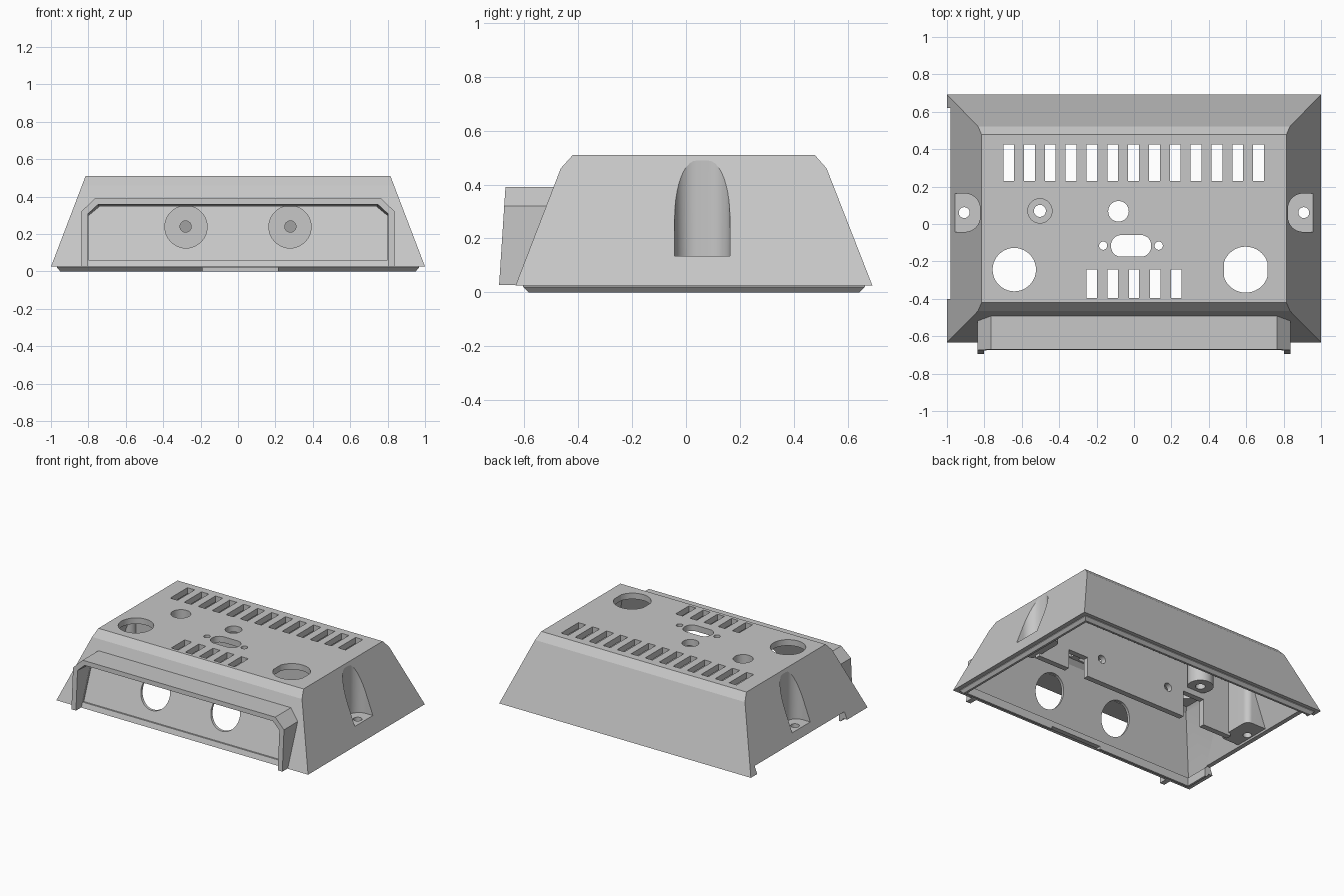
import bpy, bmesh, math

if "Cube" in bpy.data.objects:
    bpy.data.objects.remove(bpy.data.objects["Cube"])

grey = bpy.data.materials.new("plain grey")
grey.diffuse_color = (0.57, 0.57, 0.57, 1)
grey.use_nodes = True
grey.node_tree.nodes["Principled BSDF"].inputs["Base Color"].default_value = grey.diffuse_color


def loft(bm, rings):
    """Closed solid through rings with equal point counts."""
    vs = [[bm.verts.new(p) for p in r] for r in rings]
    n = len(vs[0])
    for a, b in zip(vs, vs[1:]):
        for i in range(n):
            j = (i + 1) % n
            bm.faces.new((a[i], a[j], b[j], b[i]))
    bm.faces.new(vs[0][::-1])
    bm.faces.new(vs[-1])


def make(name, *solids):
    bm = bmesh.new()
    for rings in solids:
        loft(bm, rings)
    bmesh.ops.recalc_face_normals(bm, faces=bm.faces)
    me = bpy.data.meshes.new(name)
    bm.to_mesh(me)
    bm.free()
    me.materials.append(grey)
    ob = bpy.data.objects.new(name, me)
    bpy.context.collection.objects.link(ob)
    return ob


def boolean(ob, other, op):
    mod = ob.modifiers.new("bool", 'BOOLEAN')
    mod.operation, mod.object, mod.solver = op, other, 'EXACT'
    bpy.context.view_layer.objects.active = ob
    bpy.ops.object.modifier_apply(modifier=mod.name)
    bpy.data.objects.remove(other, do_unlink=True)


def rect(z, hx, y0, y1):
    return [(-hx, y0, z), (hx, y0, z), (hx, y1, z), (-hx, y1, z)]


def box(x0, x1, y0, y1, z0, z1):
    return [[(x0, y0, z), (x1, y0, z), (x1, y1, z), (x0, y1, z)] for z in (z0, z1)]


def circle(x, y, z, r, n=40, clip=9):
    return [(x + max(-clip, min(clip, r * math.cos(2 * math.pi * i / n))),
             y + r * math.sin(2 * math.pi * i / n), z) for i in range(n)]


def drill(x, y, r, z0=0.3, z1=0.7, clip=9):
    return [circle(x, y, z, r, clip=clip) for z in (z0, z1)]


def drill_y(x, z, r, y0, y1):
    return [[(px, y, pz) for px, pz, _ in circle(x, z, 0, r)] for y in (y0, y1)]


def rounded(x0, x1, y0, y1, r, z0, z1):
    pts = []
    for k, (cx, cy) in enumerate([(x1 - r, y1 - r), (x0 + r, y1 - r),
                                  (x0 + r, y0 + r), (x1 - r, y0 + r)]):
        for i in range(11):
            a = math.pi / 2 * (k + i / 10)
            pts.append((cx + r * math.cos(a), cy + r * math.sin(a)))
    return [[(x, y, z) for x, y in pts] for z in (z0, z1)]


def mirrored(rings):
    return [[(-x, y, z) for x, y, z in r] for r in rings]


def front_y(z):
    """Position of the sloping front face at height z."""
    return -.633 + .386 * (z - .025)


# Tapered housing with a stepped lip underneath
levels = [(0, .95, -.585, .645), (.02, .968, -.605, .665), (.025, .968, -.605, .665),
          (.0251, 1, -.633, .692), (.46, .834, -.465, .522), (.51, .815, -.42, .478)]
body = make("housing", [rect(*l) for l in levels])
solid = make("solid_helper", [rect(*l) for l in levels])

# Thin-walled hollow inside, with a thicker rim at the open bottom
cavity = make("cavity", [rect(*l) for l in [
    (-.1, .935, -.57, .63), (.06, .935, -.57, .63), (.07, .951, -.584, .642),
    (.44, .81, -.441, .498), (.467, .79, -.41, .465)]])
boolean(body, cavity, 'DIFFERENCE')

# Screw wells at both ends
boss = rounded(.79, 1.2, -.075, .2, .04, .09, .49)
bosses = make("screw_bosses", boss, mirrored(boss))
boolean(bosses, solid, 'INTERSECT')
boolean(body, bosses, 'UNION')

# Notched cross rib inside
rib = make("cross_rib", box(-.81, .81, -.03, .01, .07, .485))
boolean(rib, make("rib_cuts", box(.4, .56, -.1, .1, 0, .21),
                  box(-.58, -.41, -.1, .1, 0, .26),
                  drill_y(.28, .24, .03, -.1, .1),
                  drill_y(-.28, .24, .03, -.1, .1)), 'DIFFERENCE')
boolean(body, rib, 'UNION')

# Hanging post below the sunken screw hole
boolean(body, make("post", drill(-.503, .07, .085, .3, .49)), 'UNION')

# Screw pockets and their holes
pocket = rounded(.823, 1.3, -.042, .163, .08, .135, .7)
boolean(body, make("pockets", pocket, mirrored(pocket)), 'DIFFERENCE')
boolean(body, make("screw_holes", *[drill(s * .908, .061, .029, .07, .3) for s in (-1, 1)]),
        'DIFFERENCE')

# Vents and openings in the top
cuts = [box(x - .029, x + .029, .229, .425, .25, .7)
        for x in [-.67 + .1113 * i for i in range(13)]]
cuts += [box(x - .028, x + .028, -.396, -.244, .25, .7)
         for x in [-.225 + .1125 * i for i in range(5)]]
cuts += [drill(-.64, -.244, .116), drill(.597, -.244, .123, clip=.116),
         drill(-.083, .068, .055), drill(-.165, -.116, .022), drill(.132, -.116, .022),
         rounded(-.123, .092, -.175, -.059, .055, .3, .7),
         [circle(-.503, .07, z, r) for z, r in
          ((.2, .032), (.36, .032), (.3601, .065), (.7, .065))]]
# Round openings in the front wall
cuts += [drill_y(s * .278, .238, .113, -.8, -.3) for s in (-1, 1)]
# Rebates in the left edge and front lip
cuts += [box(-1.2, -.93, -.4, .62, -.1, .078), box(-.19, .215, -.7, -.5, -.1, .02)]
boolean(body, make("openings", *cuts), 'DIFFERENCE')

# Slightly sunken front panel
half = [(.80, .06), (.80, .298), (.745, .347)]
panel = half + [(-x, z) for x, z in half[::-1]]
boolean(body, make("panel_recess", [[(x, front_y(z) + d, z) for x, z in panel]
                                    for d in (-.04, .012)]), 'DIFFERENCE')

# Chamfered hood framing the front panel, its opening narrowing inwards
half = [(.838, .027), (.838, .32), (.765, .39)]


def hood_ring(depth, drop):
    inner = [(.748 - drop / 2, .358 - drop), (.802, .308 - drop), (.802, .027)]
    pts = half + [(-x, z) for x, z in half[::-1] + inner[::-1]] + inner
    return [(x, depth(z), z) for x, z in
            half + [(-x, z) for x, z in half[::-1]] + [(-x, z) for x, z in inner[::-1]] + inner]


make("front_hood", [hood_ring(lambda z: -.694 + .065 * (z - .027), 0),
                    hood_ring(lambda z: front_y(z) + .015, .012)])

# Smooth curved walls, keep corners crisp
for ob in list(bpy.context.scene.objects):
    bpy.ops.object.select_all(action='DESELECT')
    ob.select_set(True)
    bpy.context.view_layer.objects.active = ob
    bpy.ops.object.shade_smooth_by_angle(angle=math.radians(18))
